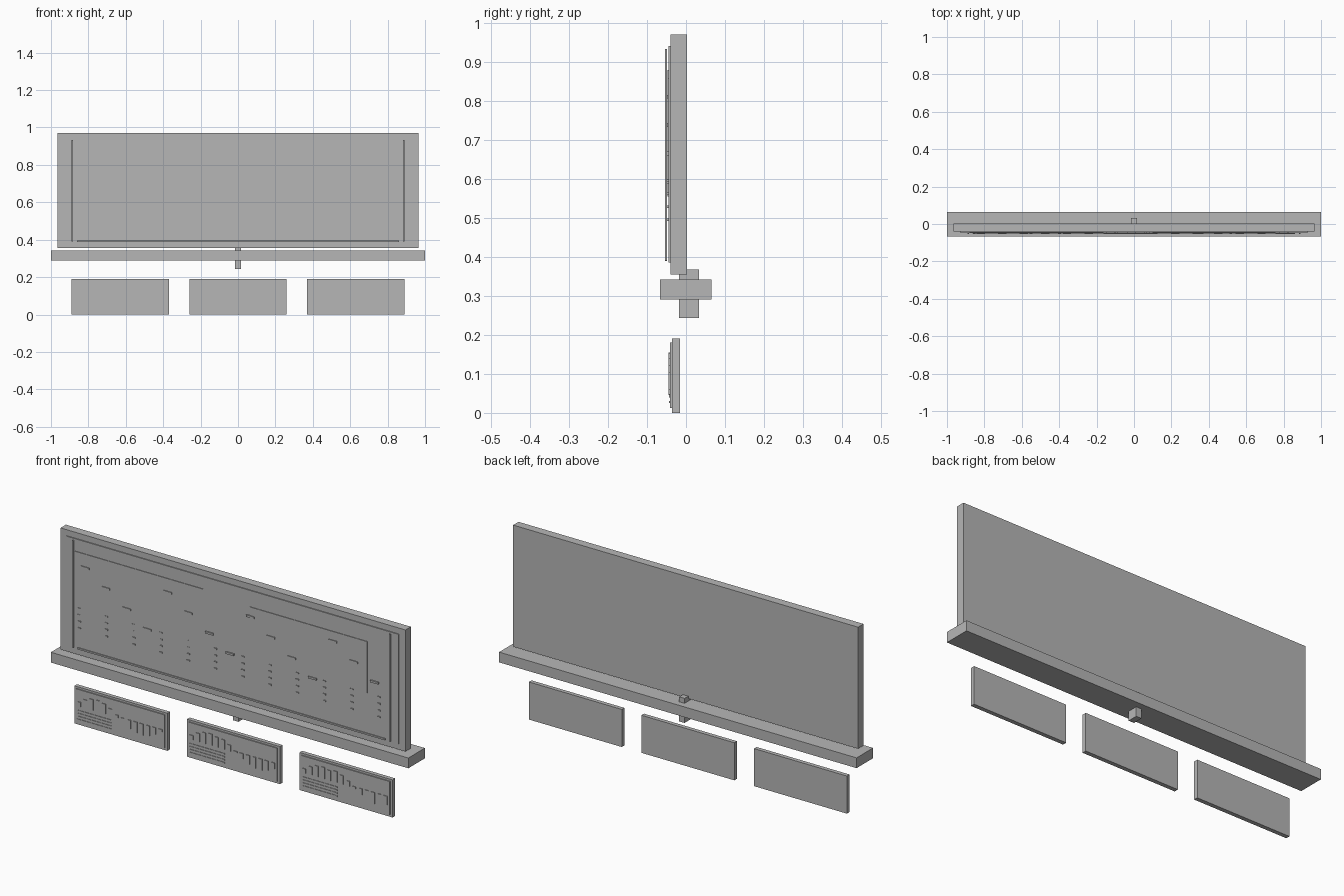
import bpy
import math

cube = bpy.data.objects.get("Cube")
if cube:
    bpy.data.objects.remove(cube, do_unlink=True)

grey = bpy.data.materials.new("plain_grey")
grey.use_nodes = True
colour = (0.47, 0.47, 0.47, 1)
grey.diffuse_color = colour
grey.node_tree.nodes["Principled BSDF"].inputs["Base Color"].default_value = colour


def boxes(name, spans):
    """One object made of boxes, each given as (x, y, z) pairs of limits."""
    verts, faces = [], []
    for xs, ys, zs in spans:
        n = len(verts)
        verts += [(x, y, z) for x in xs for y in ys for z in zs]
        quads = ((0, 1, 3, 2), (4, 6, 7, 5), (0, 4, 5, 1),
                 (2, 3, 7, 6), (0, 2, 6, 4), (1, 5, 7, 3))
        faces += [[n + i for i in q] for q in quads]
    mesh = bpy.data.meshes.new(name)
    mesh.from_pydata(verts, [], faces)
    mesh.materials.append(grey)
    obj = bpy.data.objects.new(name, mesh)
    bpy.context.collection.objects.link(obj)
    return obj


def around(centre, size):
    return (centre - size / 2, centre + size / 2)


# Main board, its ledge and the mounting post
boxes("main_board", [((-0.965, 0.965), (-0.04, 0.003), (0.355, 0.97))])
boxes("ledge", [((-1, 1), (-0.067, 0.065), (0.29, 0.342))])
boxes("mounting_post", [(around(0, 0.03), (-0.018, 0.033), (0.243, 0.367))])

# Display surface and raised border strips
boxes("main_display", [((-0.93, 0.93), (-0.045, -0.039), (0.385, 0.94))])
strip_y = (-0.054, -0.049)
boxes("side_strips", [(around(s * 0.887, 0.007), strip_y, (0.39, 0.933)) for s in (-1, 1)])
boxes("bottom_strip", [((-0.86, 0.86), strip_y, (0.389, 0.397))])

# Thin map areas on the display
boxes("left_area", [((-0.88, -0.163), (-0.048, -0.044), (0.555, 0.878))])
boxes("right_area", [((0.1, 0.756), (-0.048, -0.044), (0.597, 0.858))])

# Staggered labels and columns of small dots
boxes("labels", [(around(-0.82 + 0.1155 * i, 0.045), (-0.052, -0.044),
                  around(0.81 - 0.0727 * (i % 4), 0.01)) for i in range(15)])
boxes("dots", [(around(-0.855 + 0.1525 * c, 0.015), (-0.05, -0.044),
                around(0.595 - 0.0335 * r, 0.006)) for c in range(12) for r in range(4)])

# Three lower panels, each with a bar chart and lines of text
for k, side in enumerate(("right", "middle", "left")):
    cx = (k - 1) * 0.63
    boxes(side + "_panel", [(around(cx, 0.52), (-0.036, -0.015), (0, 0.19))])
    boxes(side + "_screen", [(around(cx, 0.495), (-0.041, -0.035), (0.012, 0.18))])
    bars = []
    for i in range(14):
        value = 0.052 * math.sin(0.45 * (i + 0.7) - 0.35 * k * (i > 4))
        low, high = sorted((0.1, 0.1 + value))
        bars.append((around(cx - 0.23 + 0.035 * i, 0.02), (-0.0445, -0.04),
                     (low - 0.003, high + 0.003)))
    boxes(side + "_chart_bars", bars)
    boxes(side + "_text_lines", [((cx - 0.24, cx - 0.045), (-0.0435, -0.04),
                                  around(0.028 + 0.015 * r, 0.006)) for r in range(4)])
